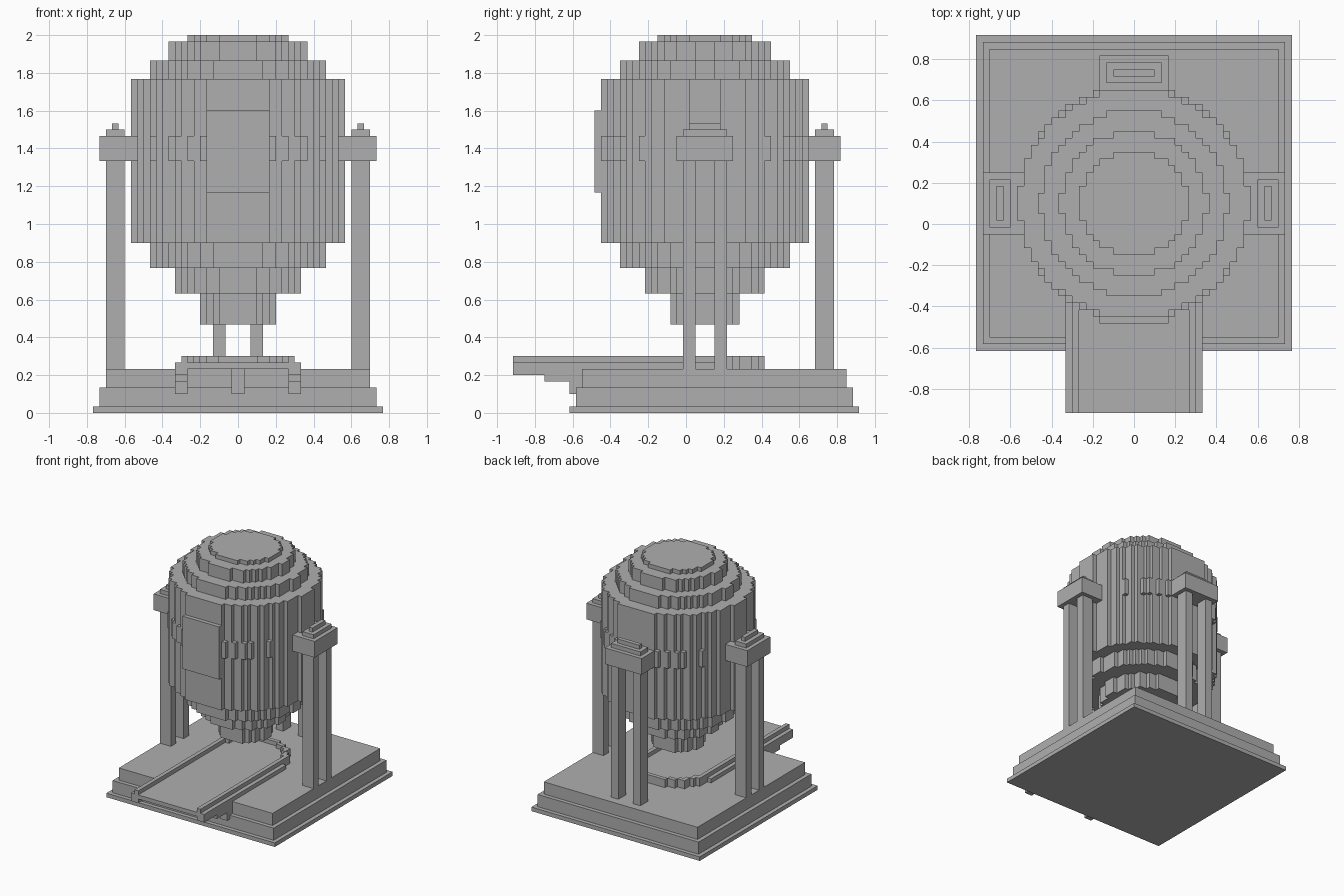
import bpy
import bmesh
import math

cube = bpy.data.objects.get("Cube")
if cube:
    bpy.data.objects.remove(cube, do_unlink=True)

U = 1 / 30     # block size
CY = 3         # vessel axis, in blocks along y

grey = bpy.data.materials.new("plain grey")
grey.use_nodes = True
grey.diffuse_color = (0.43, 0.43, 0.43, 1)
grey.node_tree.nodes["Principled BSDF"].inputs["Base Color"].default_value = (0.43, 0.43, 0.43, 1)


def prism(name, outline, z0, z1):
    """Extrude a flat outline, measured in blocks, from z0 to z1."""
    bm = bmesh.new()
    face = bm.faces.new([bm.verts.new((x * U, y * U, z0 * U)) for x, y in outline])
    top = bmesh.ops.extrude_face_region(bm, geom=[face])["geom"]
    verts = [v for v in top if isinstance(v, bmesh.types.BMVert)]
    bmesh.ops.translate(bm, verts=verts, vec=(0, 0, (z1 - z0) * U))
    bmesh.ops.recalc_face_normals(bm, faces=bm.faces)
    mesh = bpy.data.meshes.new(name)
    bm.to_mesh(mesh)
    bm.free()
    mesh.materials.append(grey)
    obj = bpy.data.objects.new(name, mesh)
    bpy.context.collection.objects.link(obj)
    return obj


def box(name, x0, x1, y0, y1, z0, z1):
    return prism(name, [(x0, y0), (x1, y0), (x1, y1), (x0, y1)], z0, z1)


def pair(name, x0, x1, *rest):
    """A box and its mirror image across x = 0."""
    box("left_" + name, x0, x1, *rest)
    box("right_" + name, -x1, -x0, *rest)


def stepped_side(radius, first_row, limit=99):
    """Right-hand stepped edge of a block circle, from first_row up."""
    points = []
    for row in range(first_row, int(radius) + 1):
        half = math.floor(math.sqrt(radius ** 2 - row ** 2) + 0.5)
        half = min(half, limit)
        for y in (row - 0.5, row + 0.5):
            p = (half, y + CY)
            # merge straight runs
            if len(points) > 1 and points[-1][0] == points[-2][0] == half:
                points.pop()
            if not points or points[-1] != p:
                points.append(p)
    return points


def arch(radius, first_row, limit=99):
    side = stepped_side(radius, first_row, limit)
    return side + [(-x, y) for x, y in reversed(side)]


def disc(name, radius, z0, z1):
    prism(name, arch(radius, -int(radius)), z0, z1)


# Stepped plinth
for name, inset, z0, z1 in (("plinth_foot", 0, 0, 1), ("plinth_middle", 1, 1, 4),
                            ("plinth_top", 2, 4, 7)):
    box(name, inset - 23, 23 - inset, inset - 18.5, 27.5 - inset, z0, z1)

# Round vessel: stacked block discs from the nozzle to the crown
TIERS = (("nozzle", 5.6, 14, 19), ("lower_cone", 9.6, 19, 23),
         ("upper_cone", 13.55, 23, 27), ("vessel_body", 16.7, 27, 53),
         ("lower_dome", 13.55, 53, 56), ("upper_dome", 10.55, 56, 59),
         ("crown", 7.8, 59, 60))
for tier in TIERS:
    disc(*tier)
disc("vessel_band", 17, 40, 44)
box("front_panel", -5, 5, -14.5, -13, 35, 48)

# Side mounts: bracket, cap, ridge and two legs on each side
pair("bracket", 16, 22, -1.5, 7.5, 40, 44)
pair("bracket_cap", 18, 21, -0.5, 6.5, 44, 45)
pair("bracket_ridge", 19, 20, 0.5, 5.5, 45, 46)
pair("front_leg", 18, 21, -0.5, 1.5, 7, 40)
pair("rear_leg", 18, 21, 4.5, 6.5, 7, 40)

# Back mount
box("back_bracket", -5, 5, 19, 24.5, 40, 44)
box("back_bracket_cap", -4, 4, 20.5, 23.5, 44, 45)
box("back_bracket_ridge", -3, 3, 21.5, 22.5, 45, 46)
pair("back_leg", 2, 4, 20.5, 23.5, 7, 40)

# Track plate with a round rear end, rails and a curved rim
FRONT = -27.5
prism("track_plate", [(-10, FRONT), (10, FRONT)] + arch(9.6, 0), 7, 8)
pair("rail", 8, 9, FRONT, CY - 0.5, 8, 9)
prism("curved_rim", arch(9.6, 0, 9) + arch(8.45, 0)[::-1], 8, 9)

# Stepped supports beneath the plate overhang
for name, y0, z0, z1 in (("support_arm", FRONT, 6, 7), ("support_step", -22.5, 5, 6),
                         ("support_root", -18.5, 3, 5)):
    pair(name, 8, 10, y0, -16.5, z0, z1)
box("centre_support", -1, 1, -18.5, -16.5, 3, 7)
